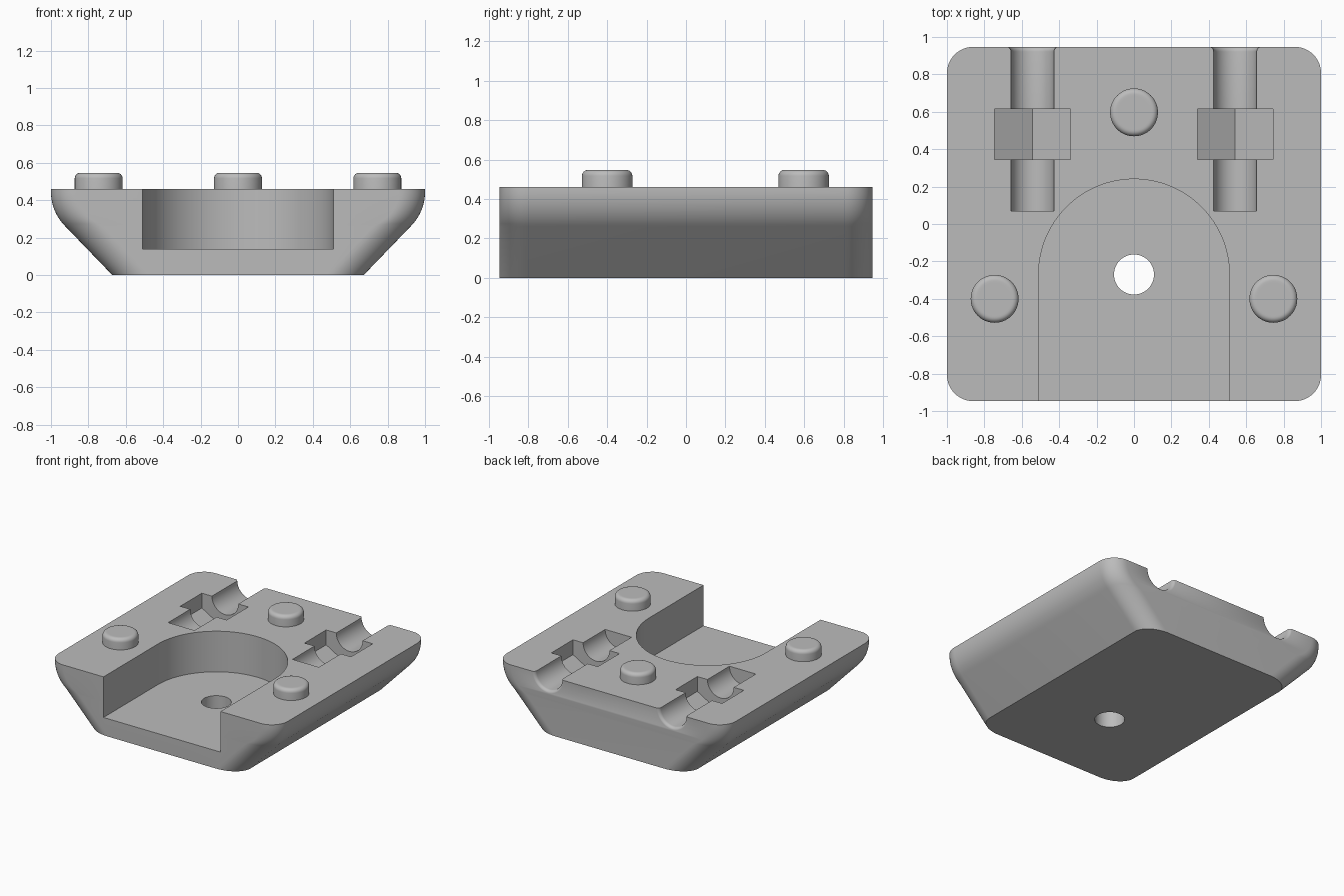
import bpy, bmesh
from math import sin, cos, pi, radians

default = bpy.data.objects.get("Cube")
if default:
    bpy.data.objects.remove(default, do_unlink=True)

grey = bpy.data.materials.new("plain grey")
grey.use_nodes = True
COLOUR = (0.5, 0.5, 0.5, 1)
grey.diffuse_color = COLOUR
grey.node_tree.nodes["Principled BSDF"].inputs["Base Color"].default_value = COLOUR

TOP, BACK, FILLET = 0.46, 0.947, 0.14


def loft(name, rings):
    """Skin a stack of equal-length point rings and cap both ends."""
    bm = bmesh.new()
    loops = [[bm.verts.new(p) for p in ring] for ring in rings]
    for a, b in zip(loops, loops[1:]):
        for i in range(len(a)):
            j = (i + 1) % len(a)
            bm.faces.new((a[i], a[j], b[j], b[i]))
    bm.faces.new(loops[0])
    bm.faces.new(loops[-1])
    bmesh.ops.recalc_face_normals(bm, faces=bm.faces[:])
    mesh = bpy.data.meshes.new(name)
    bm.to_mesh(mesh)
    bm.free()
    mesh.materials.append(grey)
    obj = bpy.data.objects.new(name, mesh)
    bpy.context.collection.objects.link(obj)
    return obj


def select(obj):
    bpy.ops.object.select_all(action='DESELECT')
    obj.select_set(True)
    bpy.context.view_layer.objects.active = obj


def smooth(obj):
    select(obj)
    bpy.ops.object.shade_smooth_by_angle(angle=radians(30))


def cut(obj, cutter):
    cutter.hide_render = True
    mod = obj.modifiers.new("cut", 'BOOLEAN')
    mod.operation, mod.solver, mod.object = 'DIFFERENCE', 'EXACT', cutter
    select(obj)
    bpy.ops.object.modifier_apply(modifier=mod.name)
    bpy.data.objects.remove(cutter, do_unlink=True)


def disc(x, y, z, r, n=64):
    return [(x + r * cos(2 * pi * i / n), y + r * sin(2 * pi * i / n), z) for i in range(n)]


def upright_disc(x, y, z, r, n, turn=0.0):
    return [(x + r * cos(2 * pi * i / n + turn), y, z + r * sin(2 * pi * i / n + turn))
            for i in range(n)]


def rounded_plan(w, z, rx, steps=12):
    """Horizontal section of the body, with elliptical corners."""
    ring = []
    for q, (sx, sy) in enumerate([(1, 1), (-1, 1), (-1, -1), (1, -1)]):
        for i in range(steps + 1):
            a = (q + i / steps) * pi / 2
            ring.append((sx * (w - rx) + rx * cos(a),
                         sy * (BACK - FILLET) + FILLET * sin(a), z))
    return ring


# Body: sloping flanks that curve up to a vertical rim
R, RIM = 0.26, 0.445
sections = [(0.672, 0.0, 45)]
for i in range(13):
    t = 45 * (1 - i / 12)
    sections.append((1 - R * (1 - cos(radians(t))), RIM - R * sin(radians(t)), t))
sections.append((1.0, TOP, 0))
body = loft("body", [rounded_plan(w, z, FILLET / cos(radians(t))) for w, z, t in sections])

# Round-ended pocket, open at the front, with a through hole
PX, PY = 0.51, -0.27
outline = [(PX * cos(pi * i / 64), PY + PX * sin(pi * i / 64)) for i in range(65)]
outline += [(-PX, -1.2), (PX, -1.2)]
cut(body, loft("pocket_cutter", [[(x, y, z) for x, y in outline] for z in (0.14, 0.8)]))
cut(body, loft("hole_cutter", [disc(0, PY, z, 0.107) for z in (-0.2, 0.3)]))

# Screw channels with a flared mouth, each crossed by a hexagonal nut trap
for x in (-0.543, 0.541):
    flare = [(0.07, 0.115), (0.922, 0.115)]
    for i in range(1, 6):
        a = i / 5 * radians(75)
        flare.append((0.922 + 0.026 * sin(a), 0.115 + 0.026 * (1 - cos(a))))
    flare.append((1.1, flare[-1][1]))
    cut(body, loft("channel_cutter", [upright_disc(x, y, TOP, r, 64, 0.02) for y, r in flare]))
    cut(body, loft("trap_cutter", [upright_disc(x, y, TOP, 0.234, 6, pi / 6)
                                   for y in (0.345, 0.615)]))
smooth(body)

# Locating studs with rounded top edges
for name, x, y in (("right_stud", -0.745, -0.4), ("left_stud", 0.745, -0.4),
                   ("back_stud", 0, 0.597)):
    r, h, f = 0.128, 0.547, 0.03
    rings = [disc(x, y, TOP - 0.05, r)]
    for i in range(7):
        a = i / 6 * pi / 2
        rings.append(disc(x, y, h - f + f * sin(a), r - f + f * cos(a)))
    rings.append(disc(x, y, h, r - f - 0.01))
    smooth(loft(name, rings))
